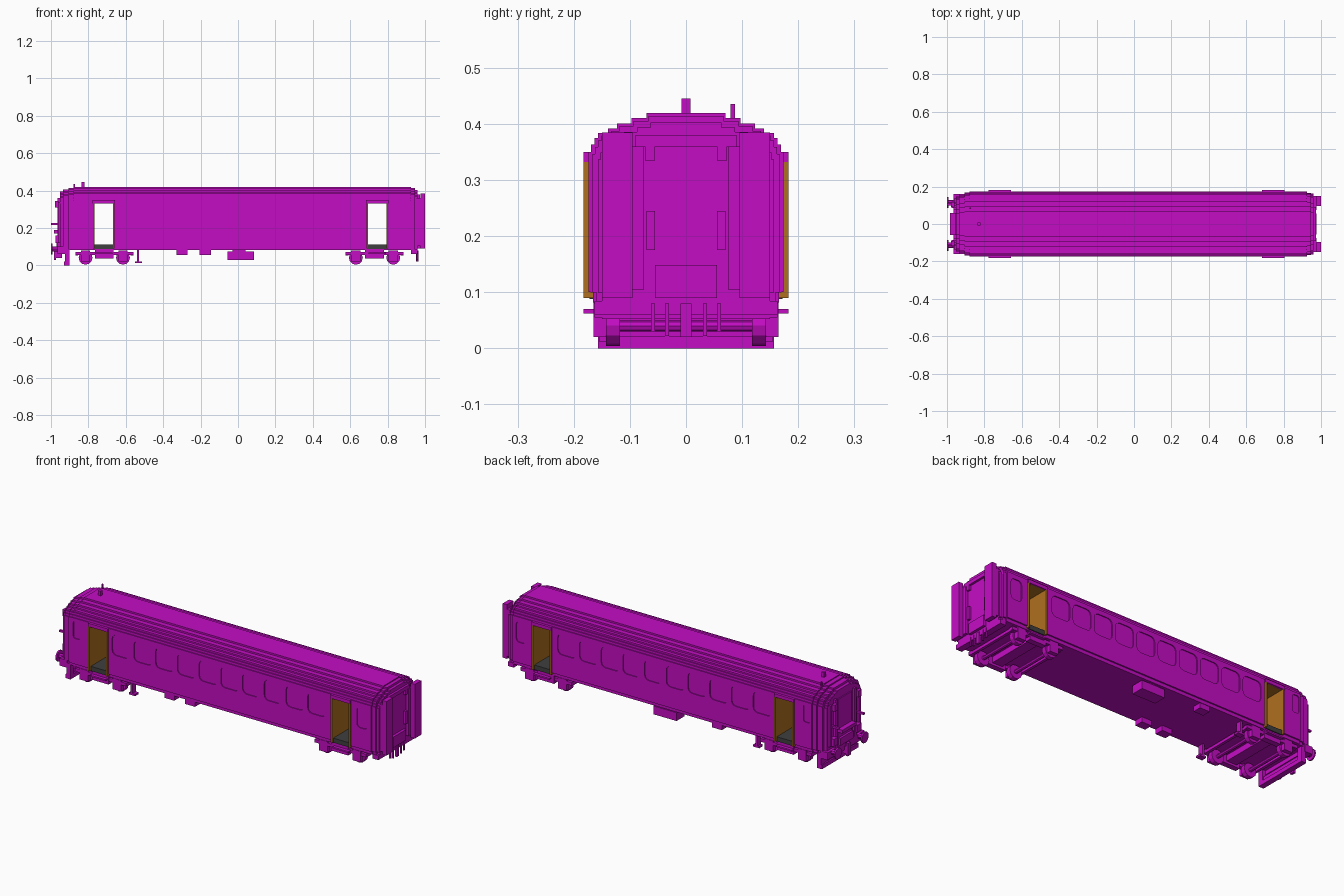
import bpy, bmesh, math
from mathutils import Matrix

cube = bpy.data.objects.get("Cube")
if cube:
    bpy.data.objects.remove(cube, do_unlink=True)


def material(name, rgb):
    m = bpy.data.materials.new(name)
    m.use_nodes = True
    m.diffuse_color = (*rgb, 1)
    m.node_tree.nodes["Principled BSDF"].inputs["Base Color"].default_value = (*rgb, 1)
    return m


MAGENTA = material("magenta paint", (0.55, 0.004, 0.55))
OCHRE = material("ochre door frame", (0.43, 0.16, 0.014))
GREY = material("dark grey floor", (0.05, 0.05, 0.05))


def finish(name, bm, mat):
    bmesh.ops.recalc_face_normals(bm, faces=bm.faces[:])
    me = bpy.data.meshes.new(name)
    bm.to_mesh(me)
    bm.free()
    me.materials.append(mat)
    ob = bpy.data.objects.new(name, me)
    bpy.context.collection.objects.link(ob)
    return ob


def add_box(bm, x0, x1, y0, y1, z0, z1):
    mat = Matrix.Translation(((x0 + x1) / 2, (y0 + y1) / 2, (z0 + z1) / 2))
    bmesh.ops.create_cube(bm, size=1, matrix=mat @ Matrix.Diagonal((x1 - x0, y1 - y0, z1 - z0, 1)))


def boxes(name, items, mat=MAGENTA, mirror=False):
    """Boxes as (x0, x1, y0, y1, z0, z1), optionally repeated across y = 0."""
    bm = bmesh.new()
    for x0, x1, y0, y1, z0, z1 in items:
        add_box(bm, x0, x1, y0, y1, z0, z1)
        if mirror:
            add_box(bm, x0, x1, -y1, -y0, z0, z1)
    return finish(name, bm, mat)


def add_cylinder(bm, x, y, z, r, length, sides=12, axis="Y"):
    rot = Matrix.Rotation(math.pi / 2, 4, "X" if axis == "Y" else "Y")
    bmesh.ops.create_cone(bm, cap_ends=True, segments=sides, radius1=r, radius2=r,
                          depth=length, matrix=Matrix.Translation((x, y, z)) @ rot)


def add_rounded_prism(bm, x0, x1, z0, z1, r, y0, y1):
    pts = []
    for cx, cz, a in ((x1 - r, z1 - r, 0), (x0 + r, z1 - r, 90), (x0 + r, z0 + r, 180), (x1 - r, z0 + r, 270)):
        for k in range(4):
            t = math.radians(a + 30 * k)
            pts.append((cx + r * math.cos(t), cz + r * math.sin(t)))
    a = [bm.verts.new((x, y0, z)) for x, z in pts]
    b = [bm.verts.new((x, y1, z)) for x, z in pts]
    bm.faces.new(a)
    bm.faces.new(b)
    for i in range(len(pts)):
        j = (i + 1) % len(pts)
        bm.faces.new((a[i], a[j], b[j], b[i]))


# Car body: stepped roof section lofted along x, tucked in at both ends
FLOOR = 0.082
half = [(0.166, FLOOR), (0.166, 0.1), (0.174, 0.1), (0.174, 0.35), (0.169, 0.35), (0.169, 0.363),
        (0.163, 0.363), (0.163, 0.375), (0.157, 0.375), (0.157, 0.384), (0.139, 0.384), (0.139, 0.392),
        (0.123, 0.392), (0.123, 0.401), (0.097, 0.401), (0.097, 0.41), (0.07, 0.41), (0.07, 0.419)]
section = half + [(-y, z) for y, z in reversed(half)]
stations = [(-0.952, 0.84, 0.93), (-0.935, 0.84, 0.93), (-0.935, 0.92, 0.965), (-0.905, 0.92, 0.965),
            (-0.905, 0.97, 0.985), (-0.88, 0.97, 0.985), (-0.88, 1, 1), (0.925, 1, 1),
            (0.925, 0.96, 0.985), (0.945, 0.96, 0.985), (0.945, 0.9, 0.95), (0.96, 0.9, 0.95)]
bm = bmesh.new()
rings = [[bm.verts.new((x, y * sy, FLOOR + (z - FLOOR) * sz)) for y, z in section] for x, sy, sz in stations]
for r0, r1 in zip(rings, rings[1:]):
    for i in range(len(section)):
        j = (i + 1) % len(section)
        bm.faces.new((r0[i], r0[j], r1[j], r1[i]))
bm.faces.new(rings[0])
bm.faces.new(rings[-1])
body = finish("car_body", bm, MAGENTA)

# Cutter: window recesses on both sides and the two doorways right through
DOORS = ((-0.775, -0.66), (0.687, 0.802))
windows = [(-0.637 + 0.131 * i, -0.527 + 0.131 * i, 0.213, 0.325, 0.025) for i in range(10)]
windows += [(0.838, 0.903, 0.213, 0.325, 0.02), (-0.872, -0.83, 0.24, 0.335, 0.012)]
bm = bmesh.new()
for w in windows:
    for s in (-1, 1):
        add_rounded_prism(bm, *w, s * 0.169, s * 0.2)
for x0, x1 in DOORS:
    add_box(bm, x0, x1, -0.3, 0.3, 0.09, 0.337)
cutter = finish("opening_cutter", bm, MAGENTA)
cutter.hide_render = True
cutter.hide_viewport = True
mod = body.modifiers.new("openings", "BOOLEAN")
mod.operation = "DIFFERENCE"
mod.solver = "EXACT"
mod.object = cutter

# Doorways: jambs, ceiling, floor, header and step board
jambs, floors, trims = [], [], []
for x0, x1 in DOORS:
    jambs += [(x0, x0 + 0.008, -0.183, 0.183, 0.09, 0.332), (x1 - 0.008, x1, -0.183, 0.183, 0.09, 0.332),
              (x0 + 0.008, x1 - 0.008, -0.174, 0.174, 0.332, 0.336)]
    floors += [(x0 + 0.008, x1 - 0.008, -0.172, 0.172, 0.088, 0.113)]
    for s in (-1, 1):
        ya, yb = sorted((s * 0.17, s * 0.183))
        trims += [(x0 - 0.002, x1 + 0.002, ya, yb, 0.332, 0.35)]
        ya, yb = sorted((s * 0.14, s * 0.183))
        trims += [(x0 + 0.01, x1 - 0.01, ya, yb, 0.062, 0.07)]
boxes("door_jambs", jambs, OCHRE)
boxes("vestibule_floors", floors, GREY)
boxes("door_headers_and_steps", trims)

# Roof fittings
boxes("roof_stubs", [(-0.838, -0.822, -0.008, 0.008, 0.41, 0.445), (-0.879, -0.871, 0.079, 0.087, 0.39, 0.435)])

# Gangway end: tall side wings, door panel, handles and coupling plate
boxes("gangway_wings", [(0.955, 0.975, 0.075, 0.15, 0.105, 0.36), (0.975, 1.0, 0.095, 0.15, 0.09, 0.385),
                        (0.96, 0.972, 0.055, 0.073, 0.335, 0.36), (0.96, 0.972, 0.055, 0.07, 0.175, 0.245)],
      mirror=True)
boxes("gangway_sill", [(0.955, 0.975, -0.055, 0.055, 0.09, 0.148), (0.95, 0.972, -0.09, 0.09, 0.36, 0.38)])
boxes("gangway_end_beam", [(0.925, 0.96, -0.163, 0.163, 0.06, 0.084), (0.953, 0.965, -0.01, 0.01, 0.02, 0.08)])
boxes("end_hoses", [(0.955, 0.963, 0.03, 0.037, 0.022, 0.08), (0.955, 0.963, 0.055, 0.062, 0.03, 0.08)], mirror=True)

# Opposite end: pillars, lamps, handrails
boxes("end_pillars", [(-0.965, -0.945, 0.075, 0.09, 0.1, 0.36), (-0.962, -0.945, 0.115, 0.135, 0.12, 0.34),
                      (-0.978, -0.96, 0.09, 0.115, 0.31, 0.345), (-0.975, -0.95, 0.085, 0.12, 0.12, 0.16)],
      mirror=True)
boxes("end_door", [(-0.958, -0.945, -0.06, 0.06, 0.1, 0.35), (-0.985, -0.95, -0.06, 0.06, 0.172, 0.19),
                   (-0.97, -0.95, -0.055, 0.055, 0.1, 0.14)])
boxes("end_brackets", [(-1.0, -0.95, 0.1, 0.112, 0.216, 0.226)], mirror=True)
boxes("end_beam", [(-0.965, -0.92, -0.16, 0.16, 0.06, 0.1)])

# Buffers and coupler
bm = bmesh.new()
for s in (-1, 1):
    add_cylinder(bm, -0.975, s * 0.115, 0.088, 0.014, 0.04, 8, "X")
    add_cylinder(bm, -0.996, s * 0.115, 0.088, 0.03, 0.008, 12, "X")
finish("buffers", bm, MAGENTA)
boxes("coupler", [(-0.985, -0.94, -0.012, 0.012, 0.04, 0.08), (-0.985, -0.972, -0.012, 0.012, 0.03, 0.1)])

# Obstacle guard
boxes("obstacle_guard", [(-0.93, -0.9, -0.157, 0.157, 0.0, 0.022), (-0.922, -0.908, -0.157, 0.157, 0.022, 0.045)])
boxes("guard_hangers", [(-0.925, -0.9, 0.13, 0.157, 0.02, 0.084)], mirror=True)


# Bogies: stepped side frames, wheels, axles and cross beams
def bogie(name, cx):
    boxes(name + "_side_frames", [(cx - 0.155, cx + 0.155, 0.14, 0.163, 0.055, 0.072),
                                  (cx - 0.05, cx + 0.05, 0.135, 0.165, 0.038, 0.084),
                                  (cx - 0.125, cx - 0.075, 0.142, 0.165, 0.02, 0.08),
                                  (cx + 0.075, cx + 0.125, 0.142, 0.165, 0.02, 0.08)], mirror=True)
    boxes(name + "_cross_beams", [(cx - 0.03, cx + 0.03, -0.14, 0.14, 0.05, 0.084),
                                  (cx - 0.155, cx - 0.14, -0.15, 0.15, 0.052, 0.068),
                                  (cx + 0.14, cx + 0.155, -0.15, 0.15, 0.052, 0.068)])
    bm = bmesh.new()
    for dx in (-0.1, 0.1):
        add_cylinder(bm, cx + dx, 0, 0.04, 0.01, 0.27, 8)
        for s in (-1, 1):
            add_cylinder(bm, cx + dx, s * 0.13, 0.041, 0.037, 0.025)
    finish(name + "_wheelsets", bm, MAGENTA)


bogie("left_bogie", -0.715)
bogie("right_bogie", 0.73)
boxes("track_brackets", [(-0.54, -0.528, 0.125, 0.155, 0.015, 0.084), (-0.55, -0.512, 0.125, 0.155, 0.012, 0.022)],
      mirror=True)

# Underfloor equipment
boxes("underfloor_boxes", [(-0.33, -0.27, -0.163, -0.115, 0.055, 0.084), (-0.205, -0.145, -0.163, -0.115, 0.055, 0.084),
                           (-0.33, -0.27, 0.115, 0.163, 0.055, 0.084), (-0.055, 0.085, 0.09, 0.16, 0.03, 0.075),
                           (-0.03, 0.04, 0.095, 0.155, 0.07, 0.084)])
